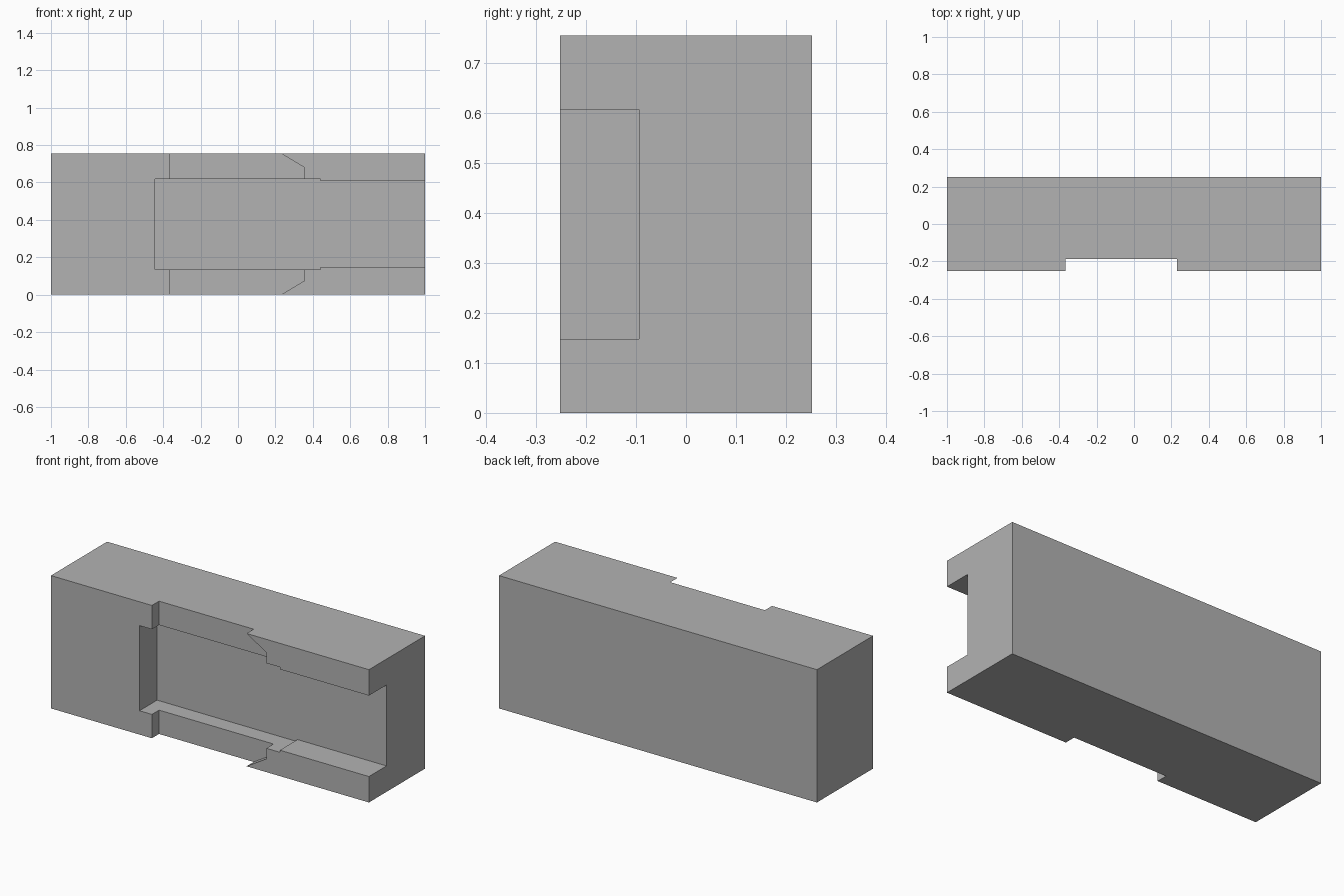
import bpy
import bmesh

cube = bpy.data.objects.get("Cube")
if cube:
    bpy.data.objects.remove(cube, do_unlink=True)

HEIGHT = 0.755
MID = HEIGHT / 2
FRONT, BACK = -0.252, 0.252

# Single plain grey
grey = bpy.data.materials.new("plain_grey")
grey.use_nodes = True
colour = (0.45, 0.45, 0.45, 1)
grey.diffuse_color = colour
grey.node_tree.nodes["Principled BSDF"].inputs["Base Color"].default_value = colour


def prism(name, profile, y0, y1):
    """Extrude a front profile of (x, z) points from y0 to y1."""
    bm = bmesh.new()
    face = bm.faces.new([bm.verts.new((x, y0, z)) for x, z in profile])
    grown = bmesh.ops.extrude_face_region(bm, geom=[face])["geom"]
    verts = [v for v in grown if isinstance(v, bmesh.types.BMVert)]
    bmesh.ops.translate(bm, verts=verts, vec=(0, y1 - y0, 0))
    bmesh.ops.recalc_face_normals(bm, faces=bm.faces)
    mesh = bpy.data.meshes.new(name)
    bm.to_mesh(mesh)
    bm.free()
    mesh.materials.append(grey)
    obj = bpy.data.objects.new(name, mesh)
    bpy.context.collection.objects.link(obj)
    return obj


def mirrored(half):
    """Close a profile given as (x, distance from the middle height)."""
    upper = [(x, MID + d) for x, d in half]
    lower = [(x, MID - d) for x, d in reversed(half)]
    return upper + lower


def carve(body, name, half, depth_y):
    """Cut a pocket into the front of the body, down to depth_y."""
    cutter = prism(name, mirrored(half), FRONT - 0.1, depth_y)
    cutter.hide_render = True
    mod = body.modifiers.new(name, "BOOLEAN")
    mod.operation = "DIFFERENCE"
    mod.solver = "EXACT"
    mod.object = cutter
    bpy.context.view_layer.objects.active = body
    bpy.ops.object.modifier_apply(modifier=mod.name)
    bpy.data.objects.remove(cutter, do_unlink=True)


# Solid block
block = prism("block", mirrored([(-1, MID), (1, MID)]), FRONT, BACK)

# Shallow recess across the full height, with slanted corners on one end
carve(block, "shallow_recess",
      [(-0.365, MID + 0.06), (0.13, MID + 0.06), (0.355, 0.3025)], -0.188)

# Deep channel, stepped narrower where it runs out of the open end
carve(block, "deep_channel",
      [(-0.443, 0.242), (0.44, 0.242), (0.44, 0.23), (1.1, 0.23)], -0.094)
